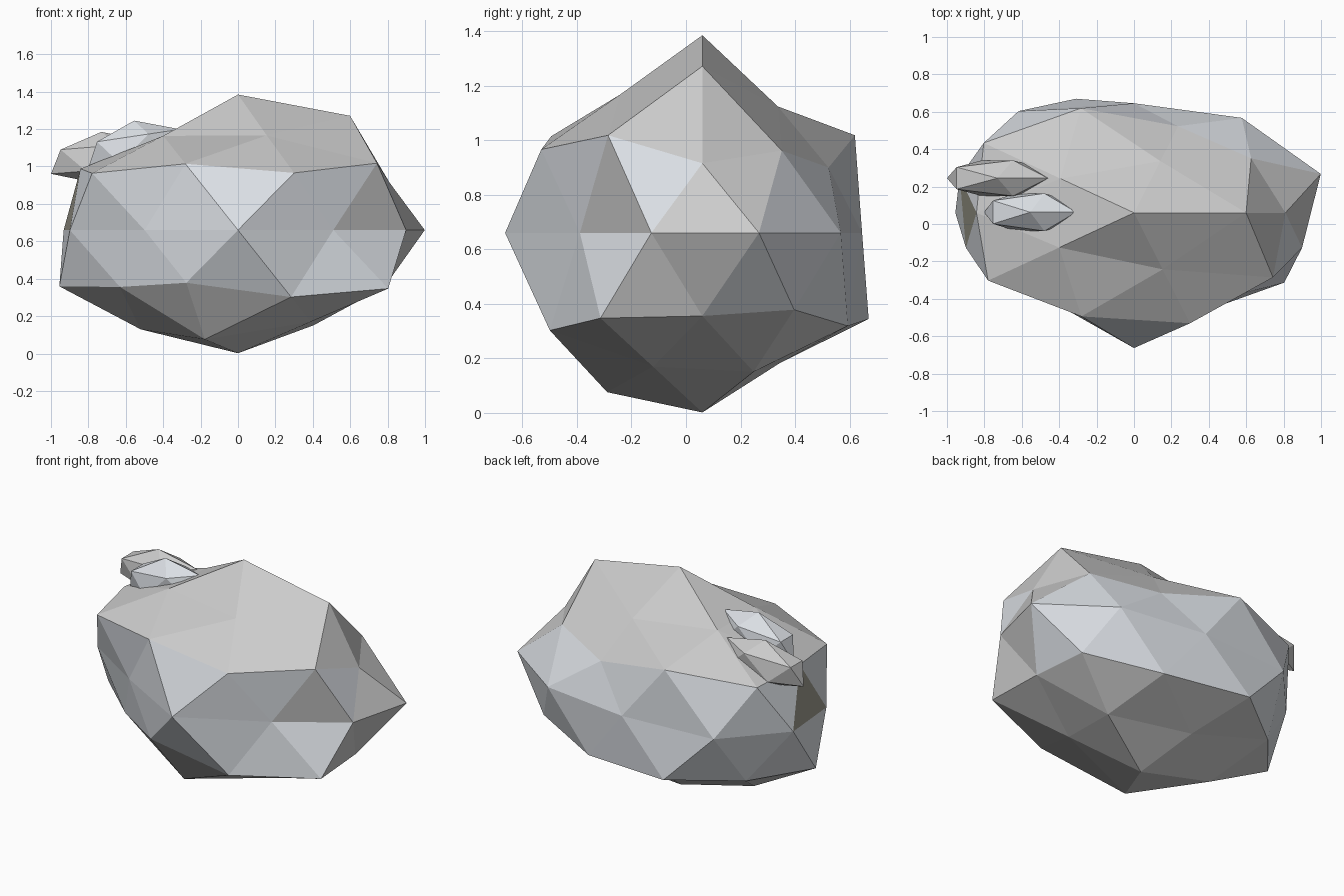
import bpy, bmesh, math

if "Cube" in bpy.data.objects:
    bpy.data.objects.remove(bpy.data.objects["Cube"])


def material(name, colour):
    m = bpy.data.materials.new(name)
    m.diffuse_color = (*colour, 1)
    m.use_nodes = True
    m.node_tree.nodes["Principled BSDF"].inputs["Base Color"].default_value = m.diffuse_color
    return m


grey = material("stone_grey", (0.60, 0.60, 0.60))
pale = material("pale_blue_grey", (0.71, 0.74, 0.78))
brown = material("brown_grey", (0.33, 0.32, 0.26))


def azimuth(p):
    return math.degrees(math.atan2(p.y, p.x))


def stone(name, subdiv, centre, scale, mats, factors=None, tilt=0, paint=None):
    """Flat shaded icosphere, each vertex pushed in or out along its radius."""
    bm = bmesh.new()
    bmesh.ops.create_icosphere(bm, subdivisions=subdiv, radius=1)
    if paint:
        for f in bm.faces:
            f.material_index = paint(f)
    order = sorted(bm.verts, key=lambda v: (
        round(v.co.z, 1), round(azimuth(v.co)) % 360))
    for i, v in enumerate(order):
        f = factors[i] if factors else 1
        x, y, z = (s * f * p for s, p in zip(scale, v.co))
        v.co = (centre[0] + x, centre[1] + y, centre[2] + z + tilt * x)
    me = bpy.data.meshes.new(name)
    bm.to_mesh(me)
    bm.free()
    for m in mats:
        me.materials.append(m)
    bpy.context.collection.objects.link(bpy.data.objects.new(name, me))


def boulder_colour(face):
    """Pale band around the middle, with a few grey facets and a brown one."""
    if not any(abs(v.co.z) < 0.05 for v in face.verts):
        return 0
    c = face.calc_center_median()
    key = (c.z > 0, round(azimuth(c) / 18) * 18)
    if key in ((True, 180), (True, -180)):
        return 2
    plain = ((True, -36), (True, 0), (True, 18), (False, -18), (False, 0))
    return 0 if key in plain else 1


# Boulder: radial factors ring by ring from bottom to top
boulder = [
    1.045,
    .95, .89, .99, 1.09, .915,
    .92, 1.03, 1.0, .918, 1.08,
    1.0, 1.12, 1.068, 1.0, 1.11,
    1.05, .98, .915, 1.05, .98, .945, .85, 1.13, .867, .945,
    .905, .85, 1.11, 1.078, 1.085,
    .91, 1.08, .99, 1.07, 1.08,
    1.14, .865, .925, .94, .945,
    1.15,
]
stone("boulder", 2, (0, .06, .66), (1, .64, .63), [grey, pale, brown],
      boulder, paint=boulder_colour)

# Two small pebbles resting on the upper left
stone("front_pebble", 1, (-.555, .063, 1.095), (.275, .118, .15), [pale], tilt=.15)
stone("back_pebble", 1, (-.73, .245, 1.045), (.302, .112, .14), [grey], tilt=.08)
